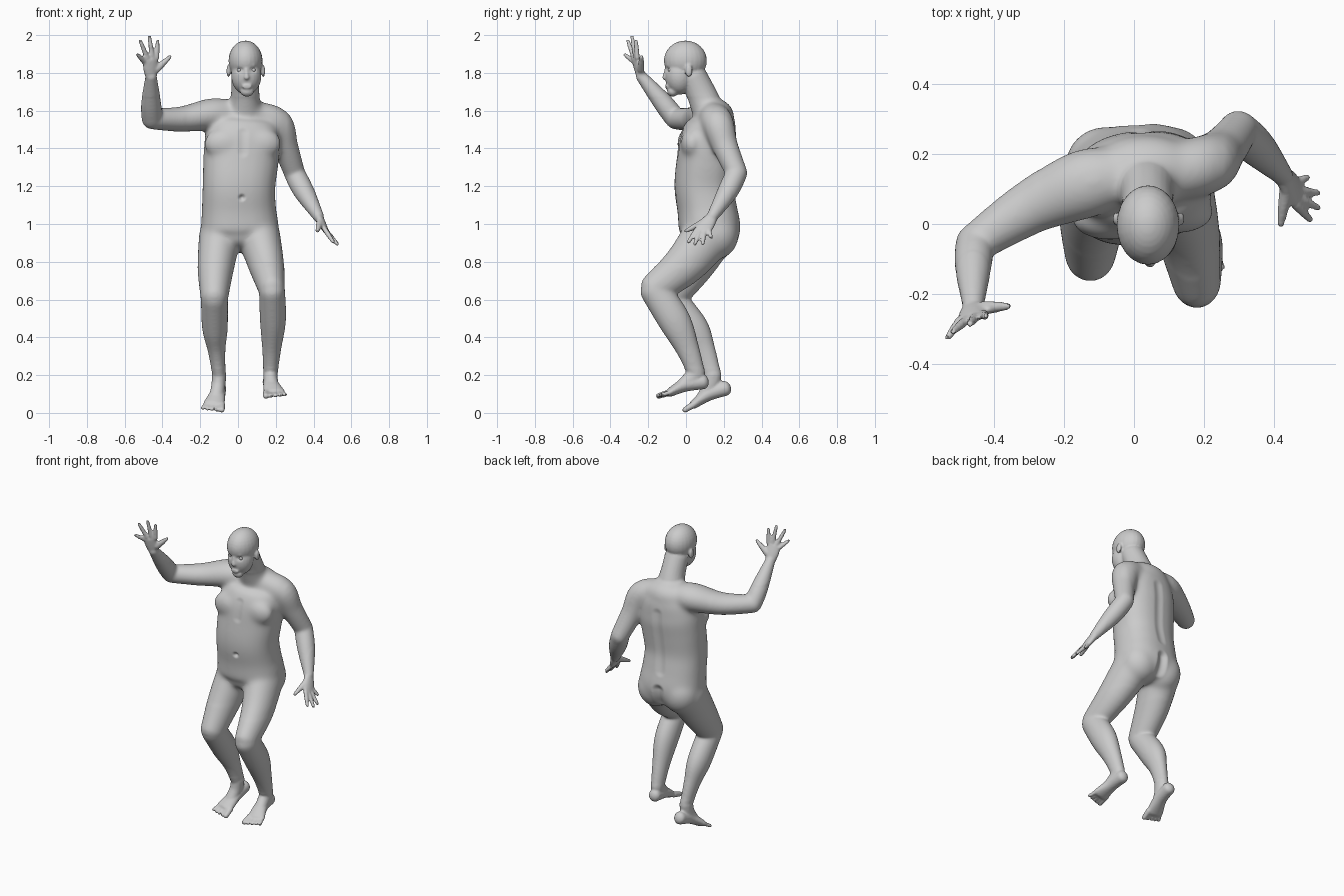
import bpy
import bmesh
from math import cos, sin, pi, copysign
from mathutils import Vector, Matrix, geometry

if "Cube" in bpy.data.objects:
    bpy.data.objects.remove(bpy.data.objects["Cube"])

SIDES = 24
skin = bpy.data.materials.new("grey skin")
skin.use_nodes = True
grey = (0.6, 0.6, 0.6, 1)
skin.diffuse_color = grey
skin.node_tree.nodes["Principled BSDF"].inputs["Base Color"].default_value = grey

body_bm = bmesh.new()


def catmull(p0, p1, p2, p3, t):
    return [0.5 * (2 * b + (c - a) * t + (2 * a - 5 * b + 4 * c - d) * t ** 2
                   + (3 * b - a - 3 * c + d) * t ** 3)
            for a, b, c, d in zip(p0, p1, p2, p3)]


def loft(stations, side=(1, 0, 0), cap=1.0, power=1.0, steps=6):
    """Rounded tube through stations (x, y, z, half_width[, half_depth])."""
    pts = [tuple(s) if len(s) == 5 else (*s, s[-1]) for s in stations]
    ext = [pts[0]] + pts + [pts[-1]]
    path = [catmull(*ext[i:i + 4], k / steps)
            for i in range(len(pts) - 1) for k in range(steps)] + [list(pts[-1])]
    centres = [Vector(p[:3]) for p in path]
    last = len(path) - 1
    frames = []
    for i, p in enumerate(path):
        tangent = (centres[min(i + 1, last)] - centres[max(i - 1, 0)]).normalized()
        frames.append((centres[i], tangent, p[3], p[4]))

    def capped(frame, sign):
        c, t, a, b = frame
        out = []
        for k in (1, 2, 3, 4):
            ang = k * pi / 9
            out.append((c + t * sign * cap * min(a, b) * sin(ang), t, a * cos(ang), b * cos(ang)))
        return out

    def square(value):
        return copysign(abs(value) ** power, value)

    frames = capped(frames[0], -1)[::-1] + frames + capped(frames[-1], 1)
    angles = [2 * pi * k / SIDES for k in range(SIDES)]
    rings = []
    for c, t, a, b in frames:
        u = Vector(side)
        u = (u - t * u.dot(t)).normalized()
        v = t.cross(u)
        rings.append([body_bm.verts.new(c + u * a * square(cos(g)) + v * b * square(sin(g)))
                      for g in angles])
    for r0, r1 in zip(rings, rings[1:]):
        for k in range(SIDES):
            n = (k + 1) % SIDES
            body_bm.faces.new((r0[k], r0[n], r1[n], r1[k]))
    body_bm.faces.new(rings[0][::-1])
    body_bm.faces.new(rings[-1])


def blob(centre, radii):
    bmesh.ops.create_uvsphere(body_bm, u_segments=24, v_segments=16, radius=1,
                              matrix=Matrix.Translation(centre) @ Matrix.Diagonal((*radii, 1)))


def hand(wrist, index, pinky, tips, thumb):
    """Flat palm, four fingers from index to pinky, and a two-point thumb."""
    wrist, index, pinky = Vector(wrist), Vector(index), Vector(pinky)
    across = pinky - index
    knuckles = (index + pinky) / 2
    palm = wrist.lerp(knuckles, 0.55)
    loft([(*wrist, 0.03, 0.024), (*palm, 0.042, 0.02), (*knuckles, 0.043, 0.015)], across, 0.6)
    for i, tip in enumerate(tips):
        root = index + across * i / 3
        tip = Vector(tip)
        tip -= (tip - root).normalized() * 0.007
        loft([(*root, 0.0135), (*root.lerp(tip, 0.5), 0.0125), (*tip, 0.0095)], across)
    base, end = (Vector(p) for p in thumb)
    loft([(*base, 0.02), (*base.lerp(end, 0.5), 0.016), (*end, 0.01)], across)


def foot(ankle, heel, mid, ball, tip, out):
    """Sole from heel to ball, instep up to the ankle, and five toes."""
    ankle, mid, ball, tip = Vector(ankle), Vector(mid), Vector(ball), Vector(tip)
    loft([(*heel, 0.038, 0.04), (*mid, 0.042, 0.036), (*ball, 0.058, 0.023)], cap=0.8)
    loft([(*ankle, 0.038, 0.048), (*ankle.lerp(mid, 0.6), 0.037, 0.044),
          (*mid.lerp(ball, 0.6), 0.038, 0.026)])
    for i in range(5):
        shift = Vector((out * (i - 2) * 0.025, 0, 0))
        r = 0.018 if i == 0 else 0.0125
        end = tip.lerp(ball, 0.12 * max(i - 1, 0)) + shift * 1.05
        loft([(*(ball + shift * 0.85), r), (*end, r * 0.85)])


# Torso, leaning slightly forward with the left shoulder back
loft([(.01, .12, .91, .17, .14), (.01, .125, .97, .205, .163), (.005, .112, 1.08, .197, .157),
      (.005, .095, 1.2, .193, .156), (.015, .105, 1.33, .2, .154), (.025, .12, 1.45, .2, .15),
      (.03, .14, 1.54, .175, .122), (.035, .135, 1.6, .11, .085)], (1, .1, 0), 0.4, 0.85)
blob((.035, .15, 1.57), (.16, .105, .095))                # upper back
for x in (-.07, .12):
    blob((x, .022 + x * .1, 1.425), (.11, .062, .085))    # chest
for x in (-.08, .1):
    blob((x, .165, .945), (.118, .115, .13))              # buttocks

# Neck and head
loft([(.035, .125, 1.58, .1, .088), (.038, .085, 1.68, .076, .08), (.04, .04, 1.78, .074, .072)])
blob((.04, -.003, 1.865), (.09, .114, .106))
blob((.044, -.034, 1.785), (.08, .077, .1))
blob((.048, -.07, 1.702), (.036, .03, .028))
loft([(.005, -.09, 1.842, .012), (.043, -.101, 1.845, .012), (.081, -.09, 1.842, .012)], (0, 0, 1))
loft([(.043, -.103, 1.83, .008), (.045, -.11, 1.795, .01), (.046, -.112, 1.776, .014)])
blob((.047, -.1, 1.728), (.027, .012, .013))
for x in (-.05, .133):
    blob((x, .015, 1.81), (.011, .02, .033))              # ears

# Right arm raised in a wave
loft([(-.03, .135, 1.575, .08), (-.14, .115, 1.58, .086, .1), (-.3, .045, 1.555, .067, .078),
      (-.455, -.055, 1.557, .056)], (0, 0, 1))
loft([(-.455, -.058, 1.56, .056), (-.46, -.12, 1.64, .053), (-.46, -.235, 1.78, .03)])
hand((-.46, -.235, 1.775), (-.43, -.258, 1.88), (-.498, -.277, 1.86),
     [(-.425, -.265, 1.975), (-.47, -.287, 1.998), (-.52, -.31, 1.975), (-.535, -.328, 1.9)],
     [(-.43, -.24, 1.82), (-.36, -.235, 1.885)])

# Left arm hanging back with a bent elbow
loft([(.07, .14, 1.57, .08), (.2, .168, 1.532, .086), (.25, .208, 1.41, .069),
      (.298, .268, 1.27, .057)])
loft([(.298, .268, 1.268, .057), (.35, .22, 1.17, .055), (.425, .14, 1.04, .03)])
hand((.425, .14, 1.04), (.462, .055, .968), (.465, .12, .965),
     [(.507, .01, .9), (.53, .045, .888), (.53, .088, .89), (.5, .135, .925)],
     [(.435, .095, 1.01), (.42, .0, .963)])

# Left leg, knee far forward
loft([(.11, .115, .935, .115, .135), (.15, -.01, .785, .095, .112), (.178, -.163, .658, .07, .084)])
loft([(.18, -.165, .65, .069, .08), (.185, -.062, .49, .069, .086),
      (.178, .01, .335, .05, .062), (.172, .055, .21, .038, .047)])
foot((.172, .055, .21), (.168, .09, .165), (.175, -.005, .148), (.192, -.085, .108),
     (.2, -.145, .09), 1)

# Right leg, a little lower and further back
loft([(-.095, .125, .935, .113, .135), (-.118, .025, .77, .097, .113), (-.125, -.083, .615, .074, .086)])
loft([(-.125, -.083, .61, .072, .078), (-.122, .035, .45, .068, .084),
      (-.113, .095, .33, .047, .062), (-.1, .14, .2, .035, .047)])
foot((-.1, .14, .2), (-.1, .208, .13), (-.108, .12, .1), (-.128, .04, .044),
     (-.138, -.005, .016), -1)

# Fuse everything into one skin
bmesh.ops.recalc_face_normals(body_bm, faces=body_bm.faces)
mesh = bpy.data.meshes.new("body")
body_bm.to_mesh(mesh)
body_bm.free()
body = bpy.data.objects.new("body", mesh)
bpy.context.collection.objects.link(body)
bpy.context.view_layer.objects.active = body
body.select_set(True)
remesh = body.modifiers.new("fuse", "REMESH")
remesh.mode = "VOXEL"
remesh.voxel_size = 0.007
bpy.ops.object.modifier_apply(modifier="fuse")

# Blend the trunk strongly, the limbs less, the hands, feet and head only lightly
trunk = body.vertex_groups.new(name="trunk")
limbs = body.vertex_groups.new(name="limbs")
for v in body.data.vertices:
    x, y, z = v.co
    if .24 < z < 1.67 and x < .4:
        limbs.add([v.index], 1, "REPLACE")
        if z > .78 and -.28 < x < .26:
            trunk.add([v.index], 1, "REPLACE")
for label, group, count in (("trunk blend", "trunk", 50), ("limb blend", "limbs", 18), ("soften", "", 2)):
    smooth = body.modifiers.new(label, "SMOOTH")
    smooth.factor = 0.5
    smooth.iterations = count
    smooth.vertex_group = group
    bpy.ops.object.modifier_apply(modifier=label)


def crease(start, end, radius, push):
    """Push the skin near a line inward to form a soft groove."""
    a, b = Vector(start), Vector(end)
    for v in body.data.vertices:
        hit, t = geometry.intersect_point_line(v.co, a, b)
        near = a.lerp(b, min(max(t, 0), 1))
        d = (v.co - near).length / radius
        if d < 1:
            v.co += Vector((0, push, 0)) * (1 - d * d) ** 2


crease((.005, .255, 1.1), (.03, .265, 1.48), .04, -.007)  # spine
crease((.01, .265, .86), (.01, .285, .98), .045, -.022)   # cleft
crease((.025, -.035, 1.38), (.028, -.02, 1.48), .035, .006)  # breastbone
crease((.02, -.055, 1.14), (.021, -.055, 1.14), .022, .016)  # navel
crease((.03, -.112, 1.728), (.064, -.112, 1.728), .007, .004)  # mouth

# Eyes set in shallow sockets
for name, x in (("right_eye", .008), ("left_eye", .08)):
    crease((x - .006, -.098, 1.815), (x + .006, -.098, 1.815), .02, .008)
    bpy.ops.mesh.primitive_uv_sphere_add(segments=20, ring_count=12, radius=.014,
                                         location=(x, -.081, 1.815))
    bpy.context.object.name = name

for obj in bpy.context.collection.objects:
    if obj.name in {"body", "left_eye", "right_eye"}:
        obj.data.materials.clear()
        obj.data.materials.append(skin)
        bpy.ops.object.select_all(action="DESELECT")
        obj.select_set(True)
        bpy.context.view_layer.objects.active = obj
        bpy.ops.object.shade_smooth_by_angle(angle=pi / 4)
